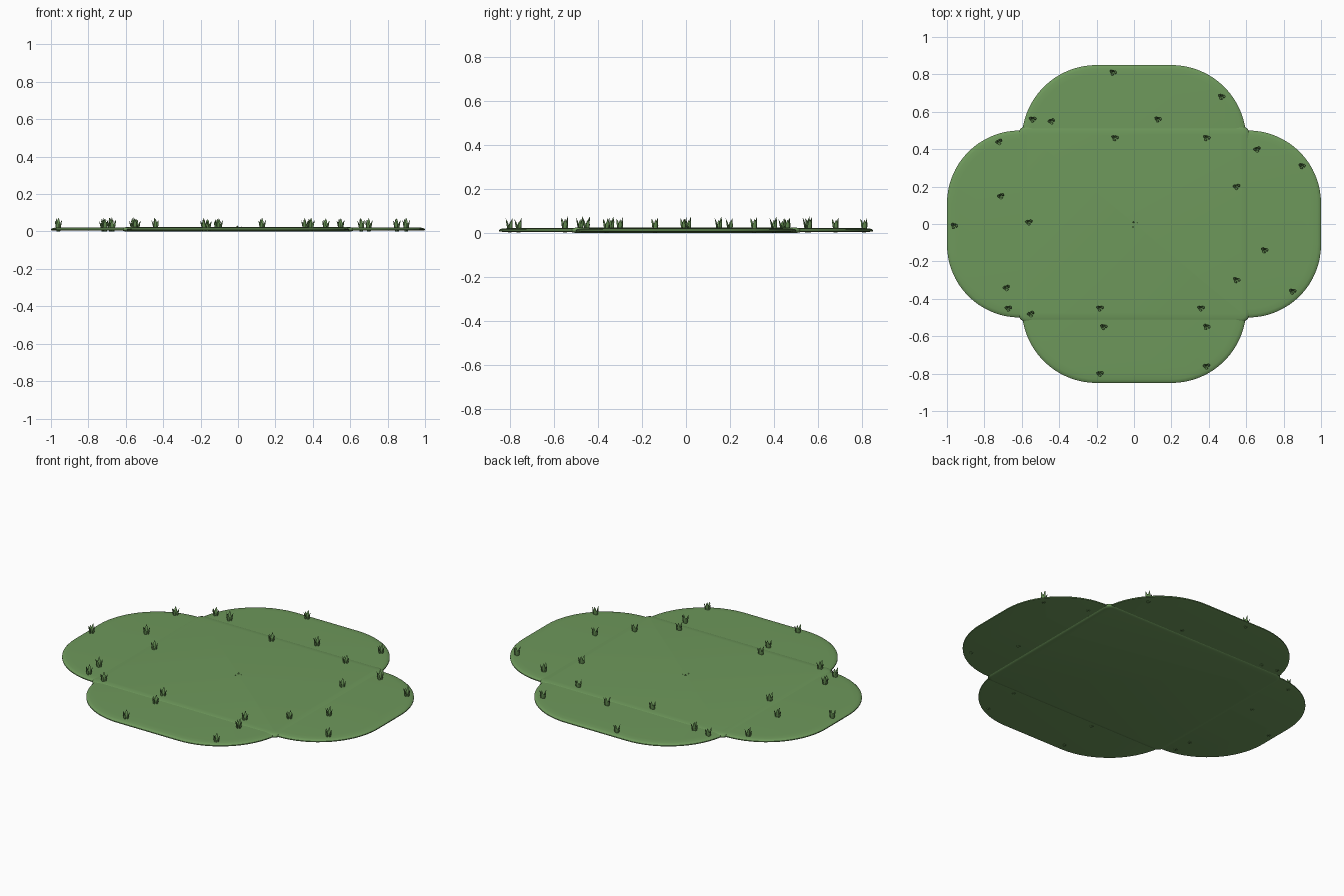
import bpy, bmesh, math, random
from mathutils import Vector, Matrix

random.seed(4)
cube = bpy.data.objects.get("Cube")
if cube:
    bpy.data.objects.remove(cube, do_unlink=True)


def material(name, rgb):
    m = bpy.data.materials.new(name)
    m.use_nodes = True
    m.diffuse_color = (*rgb, 1)
    m.node_tree.nodes["Principled BSDF"].inputs["Base Color"].default_value = (*rgb, 1)
    return m


ground_green = material("meadow green", (0.155, 0.315, 0.105))
blade_green = material("grass blade green", (0.13, 0.275, 0.085))


def add_object(name, bm, mat):
    bmesh.ops.recalc_face_normals(bm, faces=bm.faces)
    mesh = bpy.data.meshes.new(name)
    bm.to_mesh(mesh)
    bm.free()
    mesh.materials.append(mat)
    for p in mesh.polygons:
        p.use_smooth = True
    obj = bpy.data.objects.new(name, mesh)
    bpy.context.collection.objects.link(obj)
    bpy.ops.object.select_all(action="DESELECT")
    obj.select_set(True)
    bpy.context.view_layer.objects.active = obj
    bpy.ops.object.shade_smooth_by_angle(angle=math.radians(50))
    return obj


def bridge(bm, rings):
    for a, b in zip(rings, rings[1:]):
        n = len(a)
        for i in range(n):
            bm.faces.new((a[i], a[(i + 1) % n], b[(i + 1) % n], b[i]))


def slab(name, hx, hy, radius, profile, steps=16):
    """Rounded rectangle lofted through (inset, height) pairs."""
    bm = bmesh.new()
    rings = []
    for inset, z in profile:
        ring = []
        r = radius - inset
        for q, (sx, sy) in enumerate(((1, 1), (-1, 1), (-1, -1), (1, -1))):
            for k in range(steps + 1):
                a = (q + k / steps) * math.pi / 2
                ring.append(bm.verts.new((sx * (hx - radius) + r * math.cos(a),
                                          sy * (hy - radius) + r * math.sin(a), z)))
        rings.append(ring)
    bridge(bm, rings)
    bm.faces.new(rings[0])
    bm.faces.new(rings[-1])
    return add_object(name, bm, ground_green)


# Overlapping soft-edged slabs of ground
edge = [(0.02, 0.004), (0, 0.007), (0, 0.012), (0.006, 0.017), (0.02, 0.02), (0.05, 0.0215)]
slab("side_lobes", 1.0, 0.5, 0.39, edge)
slab("front_back_lobes", 0.6, 0.85, 0.4, edge)
slab("centre_ground", 0.62, 0.525, 0.05,
     [(0.02, 0), (0.005, 0.003), (0, 0.008), (0, 0.013), (0.008, 0.02), (0.02, 0.023), (0.045, 0.025)], 6)


def blade(bm, angle, offset, lean, height, width):
    """Flattened leaf that leans outward and ends in a point."""
    out = Vector((math.cos(angle), math.sin(angle), 0))
    side = Vector((-out.y, out.x, 0))
    rings = []
    for t, w in ((0, 0.6), (0.3, 0.95), (0.55, 1), (0.8, 0.6)):
        c = out * (offset + lean * t * t) + Vector((0, 0, height * t))
        rings.append([bm.verts.new(c + side * (math.cos(a) * w * width / 2)
                                   + out * (math.sin(a) * w * width / 4))
                      for a in (k * math.pi / 3 for k in range(6))])
    bridge(bm, rings)
    bm.faces.new(rings[0])
    tip = bm.verts.new(out * (offset + lean) + Vector((0, 0, height)))
    last = rings[-1]
    for i in range(6):
        bm.faces.new((last[i], last[(i + 1) % 6], tip))


def tuft(name, x, y, height):
    bm = bmesh.new()
    turn = random.uniform(-0.4, 0.4)
    for angle, offset, lean, scale in ((0.4, 0.007, 0.013, 0.85), (1.9, 0.005, 0.008, 1),
                                       (2.9, 0.008, 0.015, 0.8), (4.4, 0.007, 0.013, 0.92)):
        blade(bm, angle + turn, offset, lean, height * scale, 0.018)
    obj = add_object(name, bm, blade_green)
    obj.location = (x, y, 0.001)


# Scattered tufts of grass
spots = [(-.11, .81), (.47, .68), (-.54, .56), (-.44, .55), (.13, .56), (-.1, .46),
         (.39, .46), (-.72, .44), (.66, .4), (.9, .31), (.55, .2), (-.71, .15),
         (-.96, -.01), (-.56, .01), (.7, -.14), (.55, -.3), (-.68, -.34), (.85, -.36),
         (-.67, -.45), (-.55, -.48), (-.18, -.45), (.36, -.45), (-.16, -.55),
         (.39, -.55), (.39, -.76), (-.18, -.8)]
for i, (x, y) in enumerate(spots):
    tuft(f"grass_tuft_{i + 1}", x, y, random.uniform(0.066, 0.075))

# Young tuft whose tips just break the surface
tuft("centre_sprout", 0, 0, 0.031)
